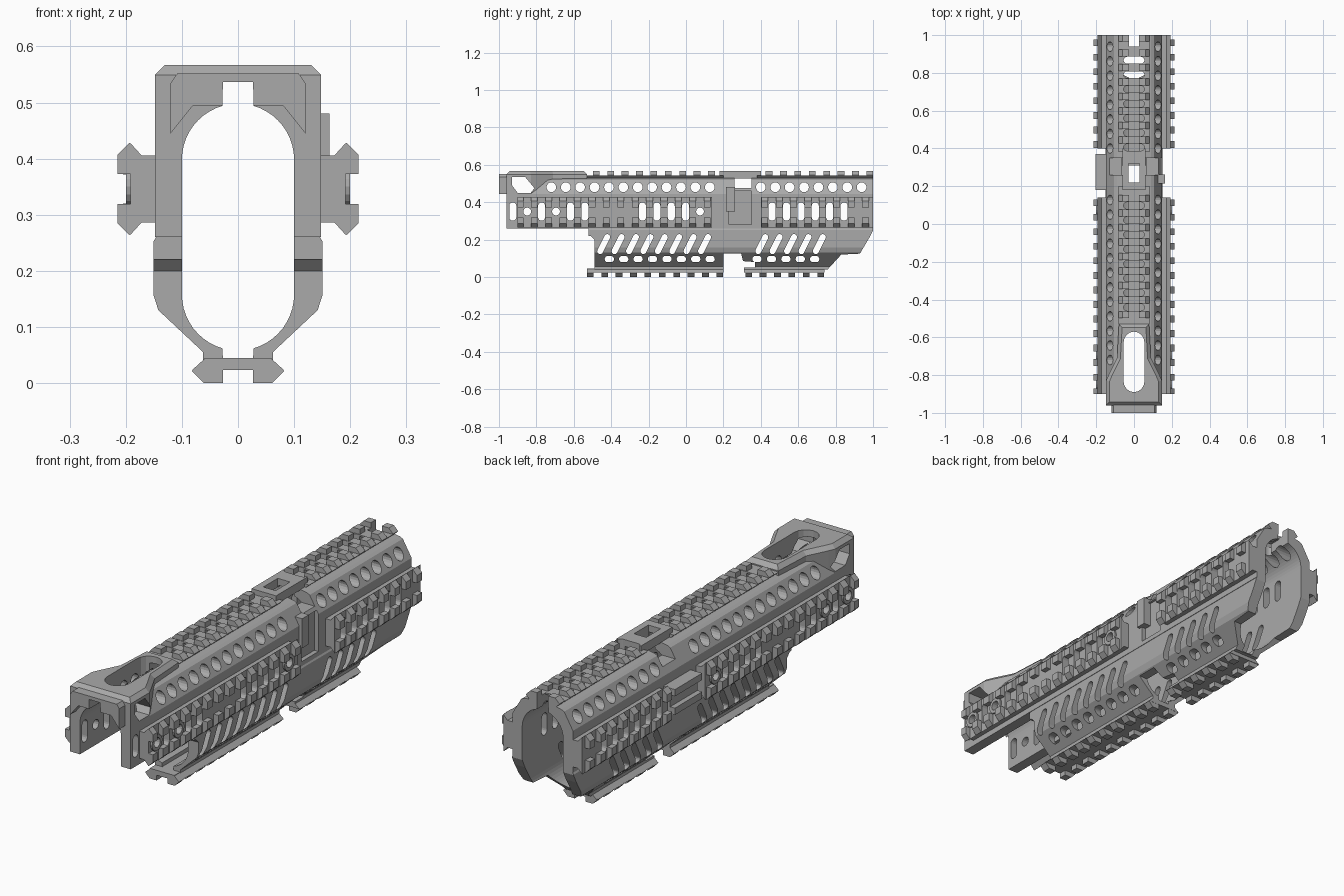
import bpy, bmesh, math
from mathutils import Vector

if "Cube" in bpy.data.objects:
    bpy.data.objects.remove(bpy.data.objects["Cube"])

grey = bpy.data.materials.new("metal_grey")
grey.use_nodes = True
grey.diffuse_color = (0.4, 0.4, 0.4, 1)
grey.node_tree.nodes["Principled BSDF"].inputs["Base Color"].default_value = grey.diffuse_color

PITCH = 0.077
SIDE_Z = 0.346


def place(axis, a, b, t):
    return {"x": (t, a, b), "y": (a, t, b), "z": (a, b, t)}[axis]


def prisms(name, parts):
    """Object made of extrusions: (outline, axis, start, end)."""
    bm = bmesh.new()
    for pts, axis, lo, hi in parts:
        ends = [[bm.verts.new(place(axis, a, b, t)) for a, b in pts] for t in (lo, hi)]
        bm.faces.new(ends[0])
        bm.faces.new(ends[1][::-1])
        for i in range(len(pts)):
            j = (i + 1) % len(pts)
            bm.faces.new((ends[0][i], ends[1][i], ends[1][j], ends[0][j]))
    bmesh.ops.recalc_face_normals(bm, faces=bm.faces[:])
    me = bpy.data.meshes.new(name)
    bm.to_mesh(me)
    bm.free()
    me.materials.append(grey)
    ob = bpy.data.objects.new(name, me)
    bpy.context.collection.objects.link(ob)
    return ob


def cut(ob, *cutters):
    for c in cutters:
        mod = ob.modifiers.new("cut", "BOOLEAN")
        mod.operation, mod.solver, mod.object = "DIFFERENCE", "EXACT", c
    bpy.context.view_layer.update()
    dg = bpy.context.evaluated_depsgraph_get()
    me = bpy.data.meshes.new_from_object(ob.evaluated_get(dg))
    ob.modifiers.clear()
    ob.data = me
    return ob


def box(a0, a1, b0, b1):
    return [(a0, b0), (a1, b0), (a1, b1), (a0, b1)]


def mirrored(half):
    return half + [(-a, b) for a, b in reversed(half)]


def slot(a, b, half, r, da=0, db=1, n=8):
    """Stadium outline, long direction (da, db)."""
    d = Vector((da, db)).normalized()
    base = math.atan2(d.y, d.x) - math.pi / 2
    pts = []
    for s in (1, -1):
        for i in range(n + 1):
            t = base + math.pi * i / n + (0 if s > 0 else math.pi)
            pts.append((a + s * d.x * half + r * math.cos(t), b + s * d.y * half + r * math.sin(t)))
    return pts


def circle(a, b, r, n=16):
    return [(a + r * math.cos(math.tau * i / n), b + r * math.sin(math.tau * i / n)) for i in range(n)]


def row(start, count):
    return [start + PITCH * i for i in range(count)]


# --- cutters ---------------------------------------------------------
def arc(zc, lo, hi):
    return [(0.1 * math.cos(math.radians(lo + (hi - lo) * i / 10)),
             zc + 0.1 * math.sin(math.radians(lo + (hi - lo) * i / 10))) for i in range(11)]


bore = prisms("bore_cutter", [(mirrored(
    [(0.027, 0.043)] + arc(0.158, -74, 0) + arc(0.398, 0, 74) + [(0.027, 0.537)]), "y", -1.2, 1.2)])

grid = lambda i: -0.618 + PITCH * i
bolts = [grid(i) for i in (-3, -1, 9)]
outlines = [slot(grid(i), 0.35, 0.03, 0.019) for i in (-4, -2, 0, 1, 5, 6, 7, 8, *range(14, 20))]
outlines += [circle(y, 0.35, 0.021) for y in bolts]
outlines += [circle(y, 0.48, 0.026) for y in row(-0.72, 12) + row(0.4, 8)]
outlines += [slot(y, 0.176, 0.042, 0.016, 0.5, 1) for y in row(-0.44, 8) + row(0.405, 5)]
outlines += [slot(y, 0.096, 0.008, 0.017, 1, 0) for y in row(-0.41, 8) + row(0.38, 5)]
outlines += [[(-0.93, 0.535), (-0.86, 0.535), (-0.81, 0.475), (-0.83, 0.45), (-0.9, 0.45), (-0.93, 0.49)],
             box(0.26, 0.35, 0.475, 0.53)]
side_holes = prisms("side_hole_cutter", [(o, "x", -0.4, 0.4) for o in outlines])

tops = [slot(0, y, 0.037, 0.018, 1, 0) for y in row(-0.4415, 8) + row(0.4055, 7)]
tops += [slot(0, -0.73, 0.105, 0.055), box(-0.03, 0.03, 0.22, 0.32), box(-0.027, 0.027, 0.94, 1.1)]
top_holes = prisms("top_hole_cutter", [(o, "z", 0.45, 0.7) for o in tops])

pocket = prisms("pocket_cutter", [(box(0.23, 0.35, 0.28, 0.46), "x", 0.128, 0.3)])
tail = prisms("tail_cutter", [
    ([(0.7, -0.1), (0.72, 0), (0.83, 0.12), (0.93, 0.125), (0.98, 0.21), (1.0, 0.25), (1.1, 0.25), (1.1, -0.1)],
     "x", -0.4, 0.4),
    ([(0.2, -0.1), (0.31, -0.1), (0.31, 0.05), (0.37, 0.05), (0.37, 0.08), (0.305, 0.085),
      (0.295, 0.125), (0.2, 0.125)], "x", -0.4, 0.4),
    ([(-0.6, -0.1), (-0.49, -0.1), (-0.49, 0.2), (-0.51, 0.22), (-0.6, 0.22)], "x", -0.4, 0.4)])

# --- main shells -----------------------------------------------------
upper = prisms("upper_shell", [(mirrored(
    [(0.148, 0.26), (0.148, 0.445), (0.105, 0.518), (0.09, 0.525), (0.06, 0.53)]), "y", -0.96, 1)])
cut(upper, bore, side_holes, top_holes, pocket)

lower = prisms("lower_shell", [(mirrored(
    [(0.062, 0.04), (0.062, 0.055), (0.142, 0.13), (0.151, 0.158), (0.151, 0.252), (0.146, 0.26)]),
    "y", -0.52, 1)])
cut(lower, bore, side_holes, tail)

# --- front hood and lip ----------------------------------------------
hood = prisms("front_hood", [(mirrored(
    [(0.148, -0.96), (0.148, -0.83), (0.135, -0.8), (0.09, -0.71), (0.08, -0.53)]), "z", 0.43, 0.567)])
bm = bmesh.new()
bm.from_mesh(hood.data)
rim = [e for e in bm.edges if all(v.co.z > 0.56 for v in e.verts)]
bmesh.ops.bevel(bm, geom=rim, offset=0.018, segments=1, affect="EDGES")
bm.to_mesh(hood.data)
bm.free()
cut(hood, bore, side_holes, top_holes)
lip = prisms("front_lip", [(mirrored(
    [(0.08, 0.495), (0.12, 0.445), (0.12, 0.535), (0.108, 0.552)]), "y", -1, -0.955)])
cut(lip, bore)

# --- accessory rails -------------------------------------------------
MAPS = {"top": lambda u, h: (u, 0.524 + h),
        "bottom": lambda u, h: (u, 0.043 - h),
        "left": lambda u, h: (0.172 + h, SIDE_Z + u),
        "right": lambda u, h: (-0.172 - h, SIDE_Z + u)}


def rail(side, label, lo, hi, teeth, cutters):
    f = MAPS[side]
    stem = 0.03 if side in ("left", "right") else 0.002
    base = [f(u, h) for u, h in mirrored([(0.06, -stem), (0.06, 0), (0.082, 0.02)])]
    ob = prisms(f"{side}_rail_{label}", [(base, "y", lo, hi)])
    if cutters:
        cut(ob, *cutters)
    parts = []
    for y in teeth:
        for s in (1, -1):
            tooth = [f(s * u, h) for u, h in ((0.027, 0.019), (0.081, 0.019), (0.082, 0.022),
                                              (0.061, 0.043), (0.027, 0.043))]
            parts.append((tooth, "y", max(lo, y - 0.018), min(hi, y + 0.018)))
    prisms(f"{side}_rail_teeth_{label}", parts)


rail("top", "front", -0.53, 0.2, row(-0.48, 9), (bore, top_holes))
rail("top", "rear", 0.38, 1, row(0.444, 8), (bore, top_holes))
rail("bottom", "front", -0.53, 0.2, row(-0.512, 10), ())
rail("bottom", "rear", 0.31, 0.74, row(0.335, 6), ())
for side in ("left", "right"):
    rail(side, "front", -0.9, 0.14, row(-0.888, 14), (side_holes,))
    rail(side, "rear", 0.4, 1, row(0.421, 8), (side_holes,))

# --- bolt rings on both flanks ---------------------------------------
rings = prisms("bolt_rings", [(circle(y, 0.35, 0.036), "x", s * 0.14, s * 0.2)
                              for y in bolts for s in (1, -1)])
cut(rings, side_holes)

# --- joint between front and rear sections ---------------------------
bridge = prisms("top_bridge", [(box(-0.06, 0.06, 0.18, 0.4), "z", 0.528, 0.567)])
cut(bridge, bore, top_holes)
prisms("latch_block", [(box(0.18, 0.37, 0.29, 0.32), "x", -0.205, -0.14),
                       (box(0.18, 0.37, 0.372, 0.402), "x", -0.205, -0.14),
                       (box(0.18, 0.37, 0.315, 0.38), "x", -0.182, -0.14)])
prisms("latch_lug", [(box(0.215, 0.262, 0.35, 0.48), "x", 0.12, 0.163)])

# --- remove helper cutters -------------------------------------------
for c in (bore, side_holes, top_holes, pocket, tail):
    bpy.data.objects.remove(c)
